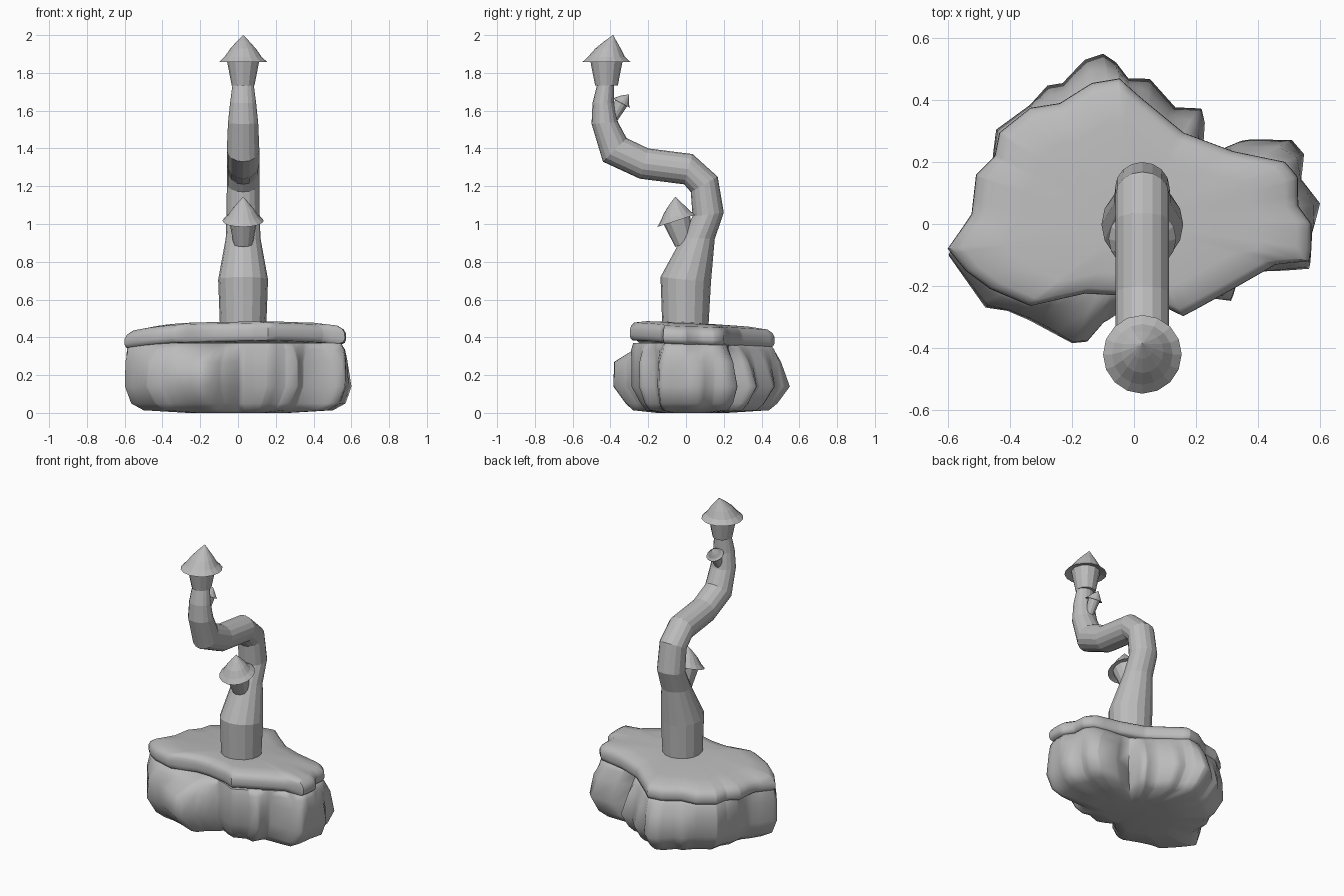
import bpy, math
from mathutils import Matrix, Vector

if "Cube" in bpy.data.objects:
    bpy.data.objects.remove(bpy.data.objects["Cube"])

grey = bpy.data.materials.new("plain_grey")
grey.diffuse_color = (0.5, 0.5, 0.5, 1)
grey.use_nodes = True
grey.node_tree.nodes["Principled BSDF"].inputs["Base Color"].default_value = grey.diffuse_color
CX = 0.027  # x position of trunk and turrets


def make(name, verts, faces, smooth=0):
    me = bpy.data.meshes.new(name)
    me.from_pydata([tuple(v) for v in verts], [], faces)
    me.materials.append(grey)
    ob = bpy.data.objects.new(name, me)
    bpy.context.collection.objects.link(ob)
    for o in bpy.context.selected_objects:
        o.select_set(False)
    bpy.context.view_layer.objects.active = ob
    ob.select_set(True)
    if smooth:
        bpy.ops.object.shade_smooth_by_angle(angle=math.radians(smooth))
    return ob


def loft(name, rings, smooth=0):
    """Skin equal-length counter-clockwise rings from bottom to top, capped."""
    n = len(rings[0])
    verts = [v for r in rings for v in r]
    faces = [(k * n + i, k * n + (i + 1) % n, (k + 1) * n + (i + 1) % n, (k + 1) * n + i)
             for k in range(len(rings) - 1) for i in range(n)]
    faces.append(tuple(reversed(range(n))))
    faces.append(tuple(range(len(verts) - n, len(verts))))
    return make(name, verts, faces, smooth)


def radius(outline, a):
    """Distance from the origin to a star-shaped outline at angle a."""
    best = 0
    for (x0, y0), (x1, y1) in zip(outline, outline[1:] + outline[:1]):
        a0, a1 = math.atan2(y0, x0), math.atan2(y1, x1)
        span = (a1 - a0) % (2 * math.pi)
        t = (a - a0 + 1e-6) % (2 * math.pi)
        if 0 < span < math.pi and t <= span + 2e-6:
            r0, r1 = math.hypot(x0, y0), math.hypot(x1, y1)
            best = max(best, r0 * r1 * math.sin(span) / (r0 * math.sin(t) + r1 * math.sin(span - t)))
    return best


# outlines seen from above, counter-clockwise
slab_outline = [
    (-.602, -.08), (-.545, -.15), (-.465, -.21), (-.335, -.265), (-.16, -.225), (-.06, -.23),
    (.08, -.26), (.16, -.298), (.32, -.21), (.46, -.13), (.573, -.12), (.573, 0), (.53, .06),
    (.53, .15), (.49, .20), (.32, .235), (.16, .295), (.02, .41), (-.047, .47),
    (-.137, .455), (-.24, .39), (-.335, .375), (-.435, .295), (-.45, .22), (-.51, .16), (-.525, .03)]
rock_outline = [
    (-.60, -.10), (-.48, -.27), (-.41, -.28), (-.34, -.31), (-.20, -.385), (-.15, -.38),
    (-.10, -.32), (.02, -.26), (.155, -.29), (.25, -.24), (.315, -.25), (.37, -.165),
    (.57, -.145), (.575, -.03), (.602, .065), (.54, .145), (.55, .225), (.51, .275), (.38, .295),
    (.275, .265), (.22, .375), (.135, .375), (.05, .47), (-.02, .47), (-.06, .525),
    (-.10, .55), (-.16, .53), (-.23, .455), (-.28, .447), (-.335, .385), (-.445, .305),
    (-.46, .215), (-.515, .157), (-.52, .03)]

# one ray through every outline corner, plus even ones in between
angles = sorted({round(math.atan2(y, x), 2) for x, y in slab_outline + rock_outline}
                | {round(math.pi * (i / 20 - 1) + .013, 2) for i in range(40)})
slab_r = [radius(slab_outline, a) for a in angles]
rock_r = [radius(rock_outline, a) for a in angles]

# clefts in the rock: direction in degrees, depth, half width in degrees
clefts = [(44, .07, 9), (168, .04, 9), (275, .03, 12), (334, .025, 8)]


def cleft(a):
    d = 0
    for deg, depth, width in clefts:
        off = (math.degrees(a) - deg + 180) % 360 - 180
        d += depth * math.exp(-(off / width) ** 2)
    return d


def slab_lift(x, y):
    """The ground falls away to the back and towards both ends."""
    end = abs(x / .6) ** 3
    return .006 - .05 * y + .012 * x - end * (.03 if x < 0 else .018)


# rock levels: height, blend slab->rock outline (back, front), scale (back, front, ends), cleft
levels = [(0, 1, 1, .4, .4, .45, 0), (.014, 1, 1, .80, .72, .84, .7), (.05, 1, 1, .88, .82, .95, 1),
          (.14, 1, 1, 1, 1, 1, 1), (.27, .45, 1, 1, 1, 1, 1), (.335, .1, .35, .985, .985, .985, .7),
          (.37, 0, 0, .94, .94, .95, .3)]
rings = []
for z, back, front, sb, sf, se, c in levels:
    ring = []
    for a, rs, rr in zip(angles, slab_r, rock_r):
        t = .5 + .5 * math.sin(a)
        end = abs(math.cos(a)) ** 4
        mix = front + (back - front) * t
        s = (sf + (sb - sf) * t) * (1 - end) + se * end
        r = (rs * (1 - mix) + rr * mix) * s - c * cleft(a)
        ring.append((r * math.cos(a), r * math.sin(a), z))
    rings.append(ring)
loft("rock_base", rings, 70)

# ground slab: soft rim profile
rings = []
for z, s in [(.362, .6), (.362, .95), (.372, .985), (.39, 1), (.42, .997), (.44, .975),
             (.457, .92), (.468, .7), (.472, .25)]:
    ring = []
    for a, r in zip(angles, slab_r):
        x, y = r * s * math.cos(a), r * s * math.sin(a)
        ring.append((x, y, z + slab_lift(x, y)))
    rings.append(ring)
loft("ground_slab", rings, 50)

# bent trunk: each ring is front point (y, z), back point (y, z), half width in x
trunk = [
    (-.125, .44, .118, .44, .122), (-.135, .72, .132, .69, .132), (-.02, .93, .152, .92, .092),
    (.035, 1.04, .20, 1.06, .088), (.025, 1.17, .168, 1.25, .086), (-.01, 1.21, .035, 1.37, .086),
    (-.245, 1.24, -.20, 1.40, .086), (-.44, 1.33, -.315, 1.455, .086),
    (-.50, 1.53, -.36, 1.54, .08), (-.495, 1.64, -.38, 1.64, .069), (-.47, 1.74, -.38, 1.74, .056)]
S = 16
rings = []
for y0, z0, y1, z1, w in trunk:
    ring = []
    for i in range(S):
        a = 2 * math.pi * i / S
        t = .5 + .5 * math.sin(a)
        ring.append((CX + w * math.cos(a), y0 + (y1 - y0) * t, z0 + (z1 - z0) * t))
    rings.append(ring)
loft("bent_trunk", rings)


def circle(r, z, n, y=0):
    return [Vector((r * math.cos(2 * math.pi * i / n), y + r * math.sin(2 * math.pi * i / n), z))
            for i in range(n)]


def turret(name, y, z, scale, tilt, stretch=1):
    """Flared cup with a pointed roof, whose tip leans back; origin at the rim centre."""
    m = (Matrix.Translation((CX, y, z)) @ Matrix.Rotation(math.radians(tilt), 4, 'X')
         @ Matrix.Scale(scale, 4))
    body = [circle(.06, -.125 * stretch, 12), circle(.087, .012, 12)]
    roof = [circle(r, h, 16, dy) for r, h, dy in
            [(.07, .018, 0), (.127, 0, 0), (.098, .027, 0), (.068, .07, .008),
             (.034, .108, .02), (.001, .142, .035)]]
    for part, rs in (("cup", body), ("roof", roof)):
        loft(name + "_" + part, [[m @ v for v in r] for r in rs])


turret("top_turret", -.421, 1.858, 1, 0)
turret("front_turret", -.048, 1.018, .86, 18, 1.2)
turret("small_turret", -.343, 1.64, .42, -28, 1.8)
